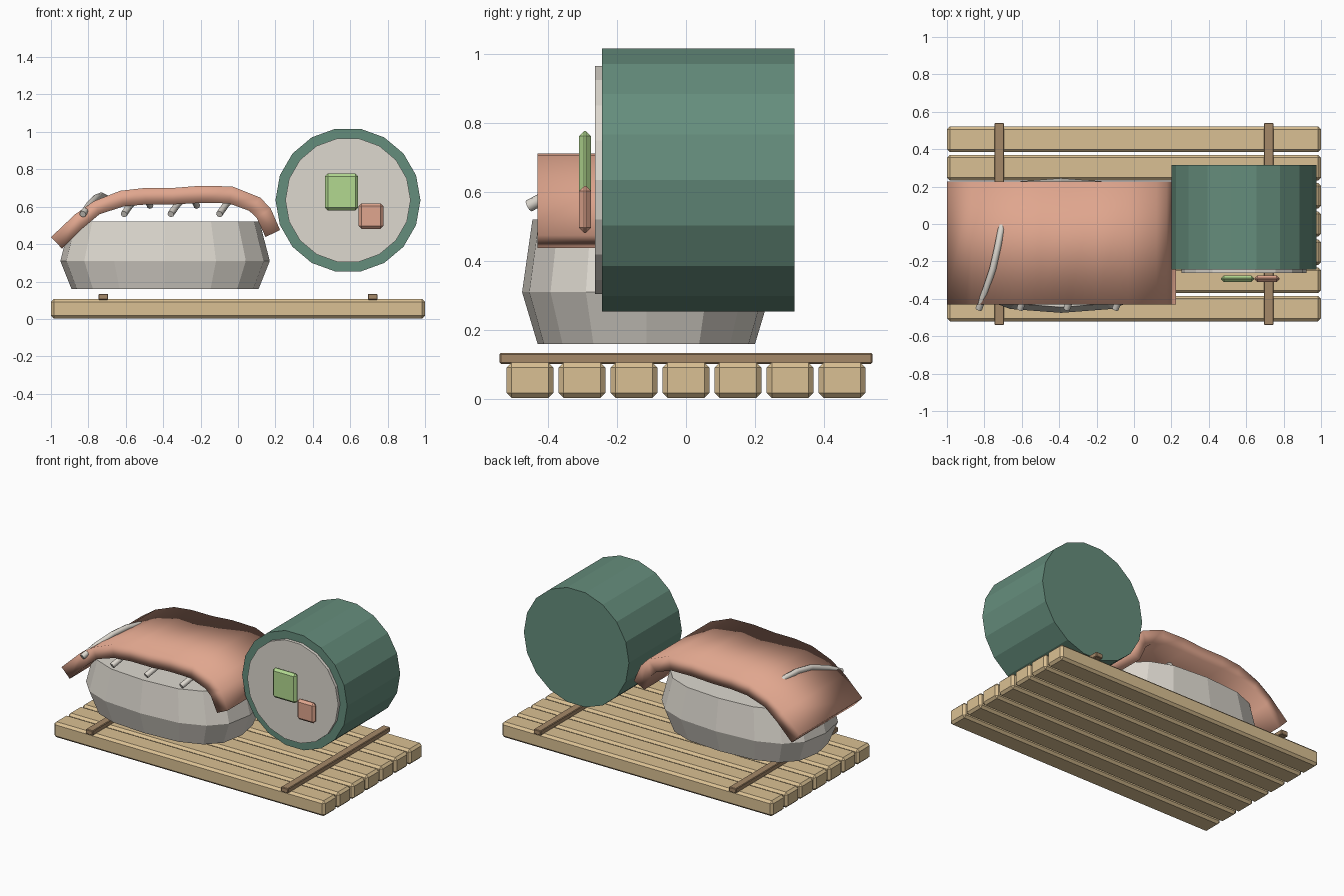
import bpy, bmesh, math
from mathutils import Vector

if "Cube" in bpy.data.objects:
    bpy.data.objects.remove(bpy.data.objects["Cube"])


def material(name, rgb):
    m = bpy.data.materials.new(name)
    lin = [(c / 255 / 12.92) if c < 11 else ((c / 255 + 0.055) / 1.055) ** 2.4 for c in rgb]
    m.diffuse_color = (*lin, 1)
    m.use_nodes = True
    m.node_tree.nodes["Principled BSDF"].inputs["Base Color"].default_value = m.diffuse_color
    return m


WOOD = material("pale_wood", (218, 192, 147))
RAIL = material("brown_wood", (165, 136, 104))
RICE = material("rice_white", (221, 216, 207))
FISH = material("salmon_pink", (224, 166, 142))
WRAP = material("seaweed_green", (101, 141, 124))
CUKE = material("cucumber_green", (178, 216, 144))


def finish(name, bm, mat, smooth=False):
    bmesh.ops.recalc_face_normals(bm, faces=bm.faces)
    for f in bm.faces:
        f.smooth = smooth
    me = bpy.data.meshes.new(name)
    bm.to_mesh(me)
    bm.free()
    me.materials.append(mat)
    ob = bpy.data.objects.new(name, me)
    bpy.context.collection.objects.link(ob)
    return ob


def box(name, lo, hi, mat, bevel):
    bm = bmesh.new()
    bmesh.ops.create_cube(bm, size=1)
    for v in bm.verts:
        v.co = [lo[i] + (v.co[i] + 0.5) * (hi[i] - lo[i]) for i in range(3)]
    bmesh.ops.bevel(bm, geom=bm.edges[:], offset=bevel, segments=1, affect='EDGES')
    return finish(name, bm, mat)


def loft(name, rings, mat, smooth=False):
    bm = bmesh.new()
    rows = [[bm.verts.new(p) for p in r] for r in rings]
    n = len(rows[0])
    for a, b in zip(rows, rows[1:]):
        for i in range(n):
            bm.faces.new((a[i], a[(i + 1) % n], b[(i + 1) % n], b[i]))
    bm.faces.new(rows[0])
    bm.faces.new(rows[-1])
    return finish(name, bm, mat, smooth)


def disc(name, r, y0, y1, mat, n=18):
    def ring(y):
        return [(0.588 + r * math.cos(2 * math.pi * k / n), y,
                 0.635 + r * math.sin(2 * math.pi * k / n)) for k in range(n)]
    return loft(name, [ring(y0), ring(y1)], mat)


# Serving board: seven planks and two cross rails
for i in range(7):
    y = -0.452 + i * 0.1507
    box(f"plank_{i + 1}", (-1, y - 0.068, 0.003), (1, y + 0.068, 0.106), WOOD, 0.015)
for side, x in (("left", -0.72), ("right", 0.72)):
    box(f"{side}_rail", (x - 0.026, -0.54, 0.102), (x + 0.026, 0.54, 0.134), RAIL, 0.004)


# Rice bed: rounded, faceted oblong
def oval(hx, hy, z, n=16, e=0.75):
    pts = []
    for k in range(n):
        c, s = math.cos(2 * math.pi * k / n), math.sin(2 * math.pi * k / n)
        pts.append((-0.39 + math.copysign(hx * abs(c) ** e, c),
                    -0.115 + math.copysign(hy * abs(s) ** e, s), z))
    return pts


loft("rice_bed", [oval(0.5, 0.315, 0.16), oval(0.56, 0.36, 0.31), oval(0.505, 0.33, 0.52)], RICE)

# Fish slice: draped slab, soft shaded all round
top = [(-1.0, 0.437), (-0.87, 0.56), (-0.77, 0.63), (-0.63, 0.685), (-0.5, 0.7), (-0.35, 0.7),
       (-0.2, 0.712), (-0.03, 0.708), (0.12, 0.648), (0.175, 0.59), (0.225, 0.475)]
under = [(-0.94, 0.375), (-0.83, 0.485), (-0.74, 0.56), (-0.61, 0.602), (-0.49, 0.612), (-0.35, 0.612),
         (-0.2, 0.62), (-0.05, 0.618), (0.06, 0.578), (0.1, 0.54), (0.147, 0.438)]
FRONT, BACK = -0.43, 0.228
loft("fish_slice", [[(t[0], FRONT, t[1]), (t[0], BACK, t[1]), (u[0], BACK, u[1]), (u[0], FRONT, u[1])]
                    for t, u in zip(top, under)], FISH, True)

# Fat stripes: thin curved strands poking through the slice
for i, x in enumerate((-0.83, -0.61, -0.36, -0.1)):
    path = [Vector(p) for p in ((x, -0.455, 0.56), (x + 0.035, -0.36, 0.61), (x + 0.075, -0.24, 0.65),
                                (x + 0.1, -0.13, 0.659), (x + 0.12, -0.03, 0.648), (x + 0.14, 0.07, 0.605))]
    rings = []
    for k, p in enumerate(path):
        d = (path[min(k + 1, 5)] - path[max(k - 1, 0)]).normalized()
        a = d.cross(Vector((0, 0, 1))).normalized()
        b = a.cross(d)
        rings.append([p + 0.018 * (a * math.cos(q * math.pi / 4) + b * math.sin(q * math.pi / 4))
                      for q in range(8)])
    ob = loft(f"fat_stripe_{i + 1}", rings, RICE, True)
    for f in ob.data.polygons:
        f.use_smooth = len(f.vertices) == 4

# Roll: seaweed drum, rice face and two fillings
disc("seaweed_wrap", 0.3875, -0.243, 0.315, WRAP)
disc("roll_rice", 0.335, -0.263, -0.2, RICE)
box("cucumber_filling", (0.465, -0.31, 0.58), (0.642, -0.275, 0.777), CUKE, 0.015)
box("fish_filling", (0.645, -0.31, 0.482), (0.777, -0.275, 0.618), FISH, 0.015)
